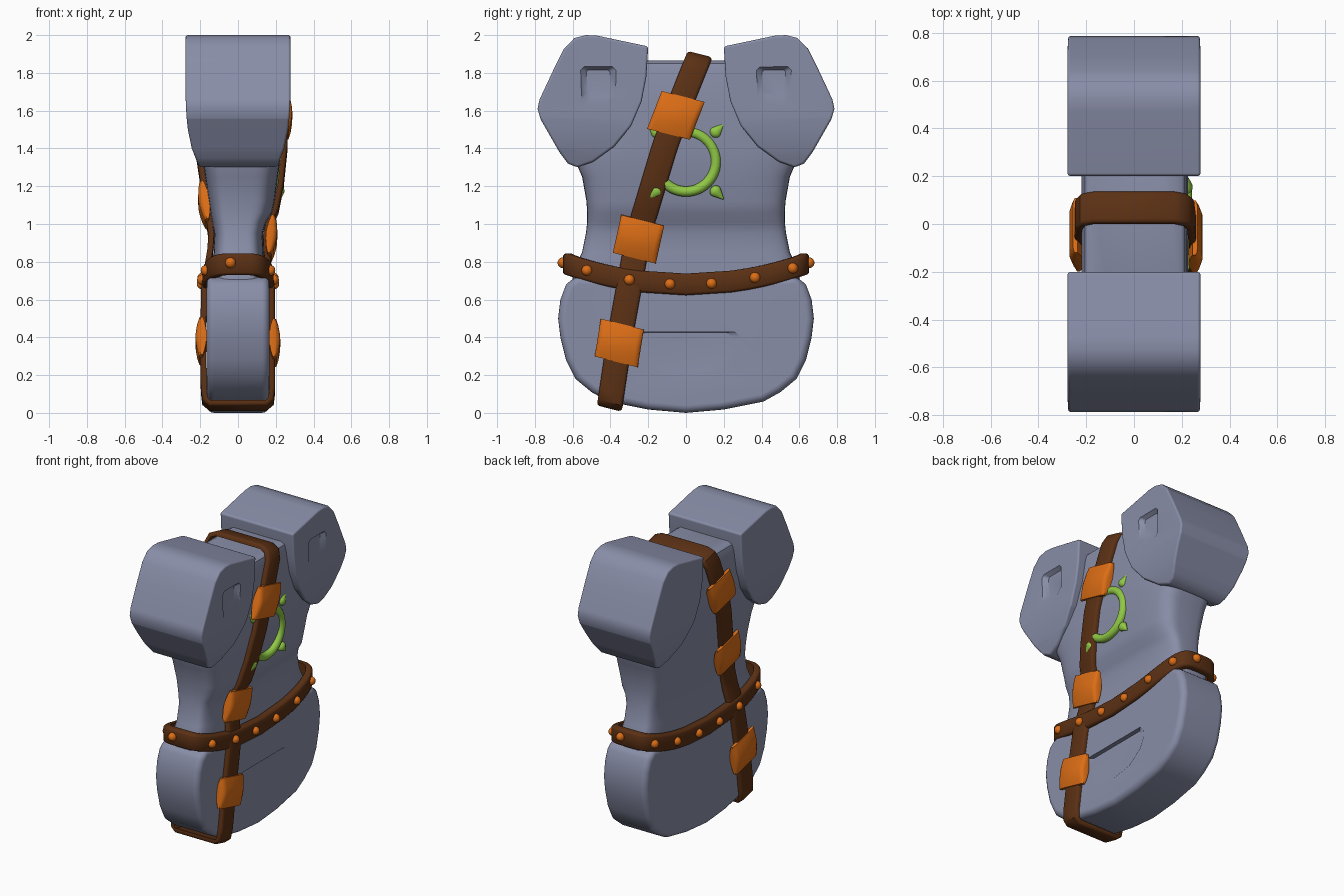
import bpy, bmesh, math
from mathutils import Vector

if "Cube" in bpy.data.objects:
    bpy.data.objects.remove(bpy.data.objects["Cube"])


def material(name, rgb):
    m = bpy.data.materials.new(name)
    m.diffuse_color = (*rgb, 1)
    m.use_nodes = True
    m.node_tree.nodes["Principled BSDF"].inputs["Base Color"].default_value = m.diffuse_color
    return m


STONE = material("blue grey", (0.25, 0.27, 0.39))
LEATHER = material("brown leather", (0.105, 0.03, 0.007))
ORANGE = material("orange", (0.72, 0.155, 0.008))
GREEN = material("green", (0.28, 0.58, 0.06))


def finish(bm, name, mat):
    bmesh.ops.recalc_face_normals(bm, faces=bm.faces[:])
    me = bpy.data.meshes.new(name)
    bm.to_mesh(me)
    bm.free()
    ob = bpy.data.objects.new(name, me)
    bpy.context.collection.objects.link(ob)
    if mat:
        me.materials.append(mat)
    return ob


def loft(name, rings, mat, closed=False, cuts=(), shape=None):
    """Skin a list of point rings, optionally slice at heights and reshape."""
    bm = bmesh.new()
    vs = [[bm.verts.new(p) for p in r] for r in rings]
    n = len(rings[0])
    for i in range(len(rings) if closed else len(rings) - 1):
        a, b = vs[i], vs[(i + 1) % len(rings)]
        for j in range(n):
            k = (j + 1) % n
            bm.faces.new((a[j], a[k], b[k], b[j]))
    if not closed:
        bm.faces.new(vs[0][::-1])
        bm.faces.new(vs[-1])
    for z in cuts:
        bmesh.ops.bisect_plane(bm, geom=bm.verts[:] + bm.edges[:] + bm.faces[:],
                               plane_co=(0, 0, z), plane_no=(0, 0, 1))
    if shape:
        for v in bm.verts:
            shape(v.co)
    return finish(bm, name, mat)


def bevel(ob, width):
    m = ob.modifiers.new("bevel", 'BEVEL')
    m.width, m.segments, m.limit_method, m.angle_limit = width, 4, 'ANGLE', math.radians(40)


def dent(ob, outline, centre, scale, x0, x1):
    """Cut a shallow sloped recess into the +x face."""
    cy, cz = centre
    inner = [(x0, cy + (y - cy) * scale, cz + (z - cz) * scale) for y, z in outline]
    outer = [(x1, y, z) for y, z in outline]
    c = loft("recess_cutter", [inner, outer], None)
    c.hide_render = True
    m = ob.modifiers.new("recess", 'BOOLEAN')
    m.operation, m.solver, m.object = 'DIFFERENCE', 'EXACT', c
    cutters.append(c)


def interp(table, z, col):
    """Linear lookup in a table sorted by falling z."""
    for a, b in zip(table, table[1:]):
        if z >= b[0]:
            t = min(1, (a[0] - z) / (a[0] - b[0]))
            return a[col] + (b[col] - a[col]) * t
    return table[-1][col]


def band(name, pts, wide, width, thick, mat, closed):
    """Sweep a rounded strip; wide = width direction, thick = list of thicknesses."""
    section = [(-.5, -.5), (.5, -.5), (.5, .1), (.46, .36), (.38, .5),
               (-.38, .5), (-.46, .36), (-.5, .1)]
    n, rings = len(pts), []
    for i, p in enumerate(pts):
        a = pts[i - 1] if closed or i else p
        b = pts[(i + 1) % n] if closed or i < n - 1 else p
        normal = (b - a).cross(wide).normalized()
        rings.append([p + wide * (u * width) + normal * (v * thick[i]) for u, v in section])
    return loft(name, rings, mat, closed)


def power(v, n):
    return math.copysign(abs(v) ** (2 / n), v)


cutters, solids = [], []

# torso: rounded-rectangle sections (z, half width y, front x, back x)
rows = [(1.865, .40, .185, .18), (1.85, .43, .21, .205), (1.8, .45, .222, .22), (1.6, .5, .227, .22),
        (1.4, .58, .226, .195), (1.32, .58, .222, .185), (1.25, .55, .212, .175),
        (1.12, .527, .195, .155), (1.06, .523, .182, .147), (1.01, .523, .15, .138),
        (.95, .53, .132, .127), (.85, .55, .135, .13), (.75, .6, .142, .14), (.6, .6, .14, .14)]
rings = []
for z, hy, xf, xb in rows:
    ring = []
    for i in range(64):
        a = math.tau * i / 64
        c = power(math.cos(a), 5)
        ring.append((c * (xf if c > 0 else xb), hy * power(math.sin(a), 5), z))
    rings.append(ring)
torso = loft("torso", rings, STONE)

# pelvis block
half = [(.2, .018), (.41, .06), (.5, .11), (.585, .18), (.635, .28), (.665, .4), (.677, .5),
        (.665, .6), (.635, .68), (.58, .725)]
outline = [(0, 0)] + half + [(0, .68)] + [(-y, z) for y, z in half[::-1]]
pelvis = loft("pelvis", [[(x, y, z) for y, z in outline] for x in (-.167, .167)], STONE)
bevel(pelvis, .04)
dent(pelvis, [(-.27, .43), (.27, .43), (.305, .4), (.31, .35), (.27, .27), (.16, .19), (0, .165),
              (-.16, .19), (-.27, .27), (-.3, .35), (-.3, .4)], (0, .41), .8, .14, .175)
solids.append(pelvis)

# shoulder blocks, thinner towards the bottom
SHOULDER = [(.2, 1.94), (.47, 1.997), (.53, 2.0), (.59, 1.985), (.645, 1.93), (.70, 1.82), (.775, 1.66),
            (.786, 1.61), (.77, 1.555), (.67, 1.38), (.625, 1.32), (.575, 1.3), (.49, 1.33),
            (.38, 1.41), (.29, 1.52), (.235, 1.65), (.21, 1.78)]
TAPER = [(2.1, 1), (1.62, 1), (1.5, .955), (1.4, .88), (1.3, .74)]
POCKET = [(.36, 1.82), (.38, 1.84), (.55, 1.84), (.57, 1.82), (.565, 1.63), (.54, 1.6), (.41, 1.61), (.36, 1.66)]


def taper(co):
    co.x *= interp(TAPER, co.z, 1)


for s, side in ((1, "back"), (-1, "front")):
    block = loft(side + "_shoulder", [[(x, y * s, z) for y, z in SHOULDER] for x in (-.278, .278)],
                 STONE, cuts=(1.56, 1.5, 1.45, 1.4, 1.35), shape=taper)
    bevel(block, .042)
    dent(block, [(y * s, z) for y, z in POCKET], (.465 * s, 1.78), .6, .25, .288)
    solids.append(block)

# diagonal strap: (z, front x, back x) with y following height
PATH = [(1.82, .237, .232), (1.6, .247, .235), (1.4, .247, .212), (1.2, .226, .182), (1.07, .2, .165),
        (.99, .162, .15), (.93, .148, .142), (.85, .15, .148), (.75, .165, .165), (.65, .18, .18),
        (.4, .182, .185), (.12, .182, .182)]
LEAN = [(1.9, .075), (1.5, -.085), (.95, -.25), (.4, -.35), (.03, -.405)]


def strap_point(z, front):
    x = interp(PATH, z, 1) if front else -interp(PATH, z, 2)
    return Vector((x, interp(LEAN, z, 1), z))


def at(x, z):
    return Vector((x, interp(LEAN, z, 1), z))


across = Vector((0, .97, -.245)).normalized()
loop = [at(0, 1.885), at(.17, 1.885), at(.215, 1.865)]
loop += [strap_point(p[0], True) for p in PATH]
loop += [at(.175, .06), at(.15, .038), at(0, .038), at(-.15, .038), at(-.175, .06)]
loop += [strap_point(p[0], False) for p in PATH[::-1]]
loop += [at(-.215, 1.865), at(-.17, 1.885)]
band("diagonal_strap", loop, -across, .135, [-.03] * len(loop), LEATHER, True)

# strap buckles
for front, heights in ((True, (1.575, .92, .37)), (False, (1.6, 1.1, .38))):
    for z in heights:
        a, b = strap_point(z + .1, front), strap_point(z - .1, front)
        lift = Vector((.012 if front else -.012, 0, 0))
        pts = [a.lerp(b, t) + lift for t in (0, .15, .35, .5, .65, .85, 1)]
        band("buckle", pts, across if front else -across, .235,
             [.02, .04, .055, .06, .055, .04, .02], ORANGE, False)

# belt
HY, HX, N = .63, .17, 4.5


def belt_z(y):
    return .68 + .27 * y * y


pts = []
for i in range(56):
    a = math.tau * i / 56
    y = HY * power(math.sin(a), N)
    pts.append(Vector((HX * power(math.cos(a), N), y, belt_z(y))))
band("belt", pts, Vector((0, 0, -1)), .115, [-.042] * len(pts), LEATHER, True)

# belt studs
spots = [(0.04 * s, s * (HY + .022)) for s in (-1, 1)]
for s in (1, -1):
    for y in (-.525, -.3, -.085, .135, .365, .565):
        spots.append((s * (HX * (1 - (abs(y) / HY) ** N) ** (1 / N) + .02), y))
for x, y in spots:
    bm = bmesh.new()
    bmesh.ops.create_uvsphere(bm, u_segments=16, v_segments=10, radius=.028)
    finish(bm, "belt_stud", ORANGE).location = (x, y, belt_z(y))

# green ring emblem with four pointed leaves
CX, CZ = .216, 1.33
bpy.ops.mesh.primitive_torus_add(location=(CX, 0, CZ), rotation=(0, math.pi / 2, 0), major_segments=48,
                                 minor_segments=12, major_radius=.158, minor_radius=.027)
ring = bpy.context.object
ring.name = "emblem_ring"
ring.data.materials.append(GREEN)
for k in range(4):
    a = math.radians(45 + 90 * k)
    bm = bmesh.new()
    bmesh.ops.create_uvsphere(bm, u_segments=14, v_segments=12, radius=1)
    for v in bm.verts:
        f = 1 - .75 * v.co.z if v.co.z > 0 else 1
        v.co = Vector((v.co.x * f * .024, v.co.y * f * .032, v.co.z * (.062 if v.co.z > 0 else .03)))
    leaf = finish(bm, "emblem_leaf", GREEN)
    leaf.location = (CX + .006, .222 * math.cos(a), CZ + .222 * math.sin(a))
    leaf.rotation_euler = (a - math.pi / 2, 0, 0)

# apply modifiers, smooth shading, remove cutters
bpy.ops.object.select_all(action='DESELECT')
for ob in bpy.context.scene.objects:
    ob.select_set(ob not in cutters)
bpy.context.view_layer.objects.active = torso
bpy.ops.object.convert(target='MESH')
bpy.ops.object.shade_smooth_by_angle(angle=math.radians(40))
for c in cutters:
    bpy.data.objects.remove(c)
for ob in solids:
    ob.modifiers.new("weighted", 'WEIGHTED_NORMAL').keep_sharp = True
